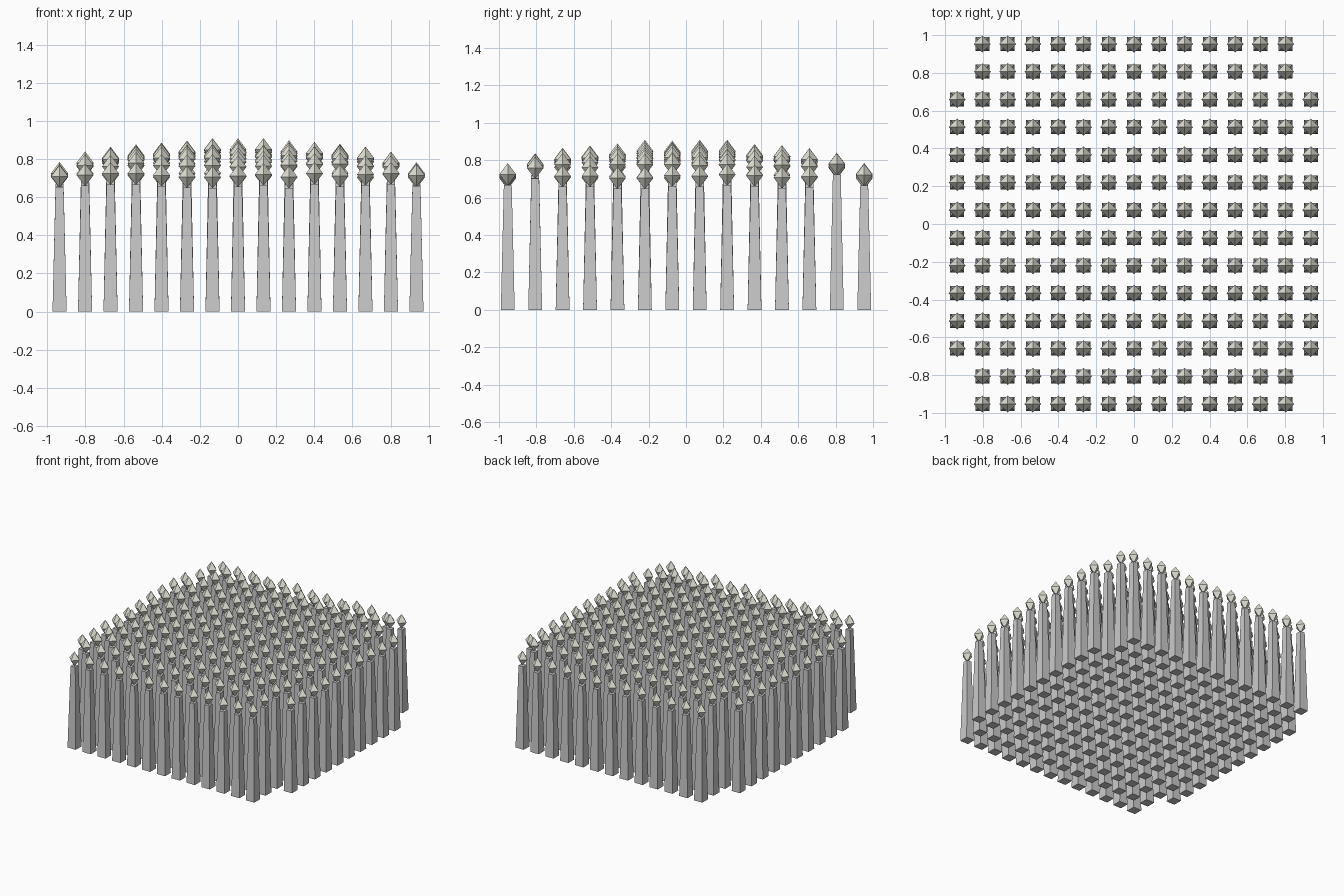
import bpy, bmesh, random
from math import pi
from mathutils import Matrix

if "Cube" in bpy.data.objects:
    bpy.data.objects.remove(bpy.data.objects["Cube"])

random.seed(4)
COLS, ROWS = 15, 14
DX, DY = 0.1337, 0.1466
RING_TOPS = [0.775, 0.83, 0.855, 0.87, 0.881, 0.898, 0.902]  # apex height, rim to centre
HEAD_R, HEAD_H = 0.045, 0.06
BASE, TOP = 0.037, 0.021


def cone(bm, r1, r2, depth, x, y, z, turn=0.0, caps=True):
    """Four-sided cone or frustum centred at x, y, z."""
    m = Matrix.Translation((x, y, z)) @ Matrix.Rotation(turn, 4, 'Z')
    bmesh.ops.create_cone(bm, cap_ends=caps, segments=4, radius1=r1,
                          radius2=r2, depth=depth, matrix=m)


def octahedron(bm, x, y, z):
    """Diamond-shaped finial with its points along the axes."""
    ring = [bm.verts.new((x + HEAD_R * a, y + HEAD_R * b, z))
            for a, b in ((1, 0), (0, 1), (-1, 0), (0, -1))]
    up = bm.verts.new((x, y, z + HEAD_H))
    down = bm.verts.new((x, y, z - HEAD_H))
    for k in range(4):
        a, b = ring[k], ring[(k + 1) % 4]
        bm.faces.new((a, b, up))
        bm.faces.new((b, a, down))


def finish(bm, name):
    mesh = bpy.data.meshes.new(name)
    bm.to_mesh(mesh)
    bm.free()
    obj = bpy.data.objects.new(name, mesh)
    bpy.context.collection.objects.link(obj)
    return obj


shafts, heads = bmesh.new(), bmesh.new()
for i in range(COLS):
    for j in range(ROWS):
        # the outer columns lack two posts at each end
        if i in (0, COLS - 1) and not 2 <= j <= ROWS - 3:
            continue
        x = (i - (COLS - 1) / 2) * DX
        y = (j - (ROWS - 1) / 2) * DY
        ring = min(i, COLS - 1 - i, j, ROWS - 1 - j)
        apex = RING_TOPS[ring] + random.uniform(-0.011, 0.011)
        # tapered square post
        h = apex - 2 * HEAD_H + 0.004
        cone(shafts, BASE * 2 ** 0.5, TOP * 2 ** 0.5, h, x, y, h / 2, pi / 4)
        # finial on top
        octahedron(heads, x, y, apex - HEAD_H)

finish(shafts, "tapered_posts")
finials = finish(heads, "post_finials")

# pale finials
mat = bpy.data.materials.new("pale_stone")
mat.diffuse_color = (0.75, 0.75, 0.67, 1)
mat.use_nodes = True
mat.node_tree.nodes["Principled BSDF"].inputs["Base Color"].default_value = mat.diffuse_color
finials.data.materials.append(mat)
